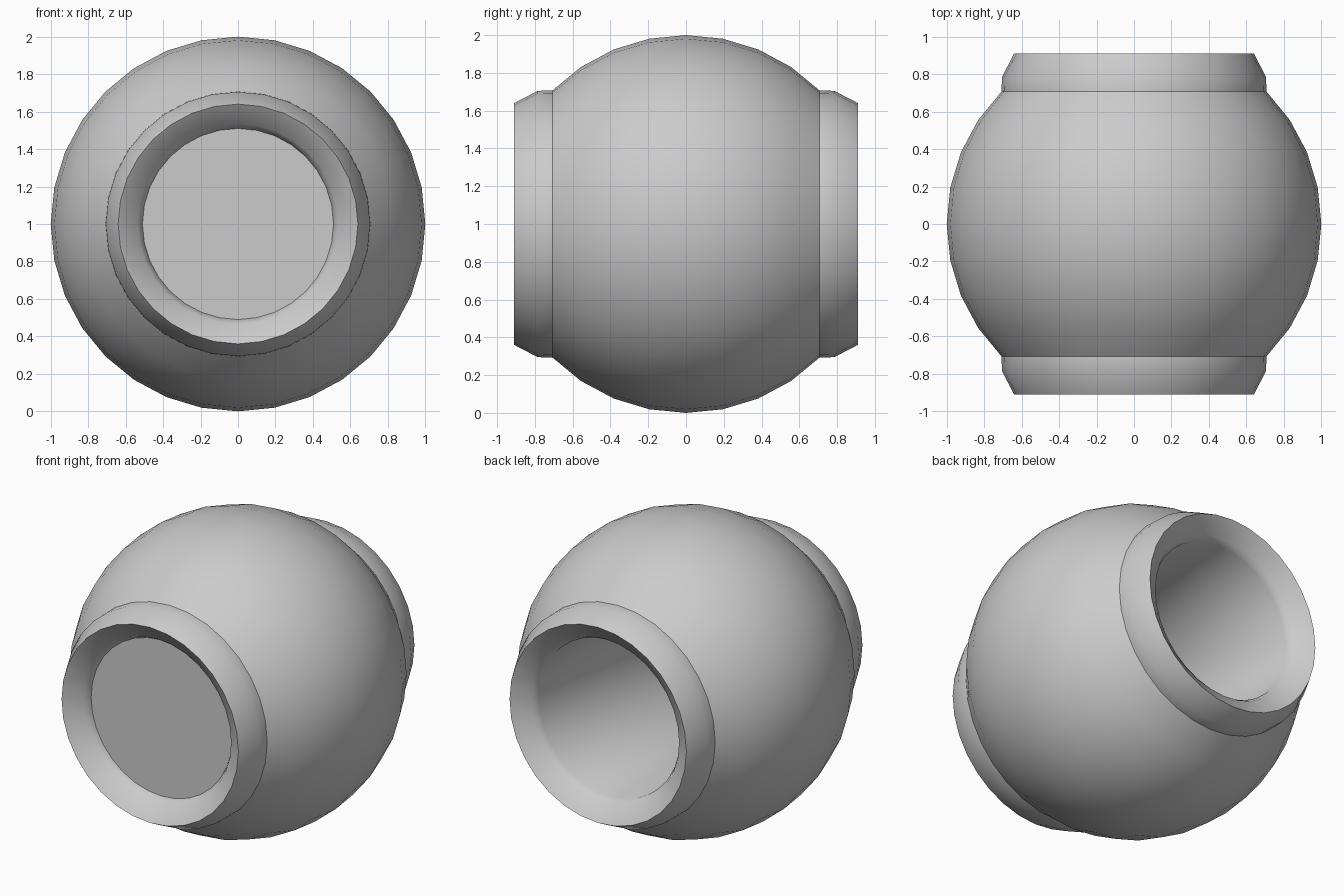
import bpy, bmesh, math

if "Cube" in bpy.data.objects:
    bpy.data.objects.remove(bpy.data.objects["Cube"])

SIDES = 32


def lathe(name, profile, closed=False, cap=False):
    """Revolve (y, radius) points around the y axis at height z = 1."""
    bm = bmesh.new()
    rings = []
    for y, r in profile:
        rings.append([bm.verts.new((r * math.sin(2 * math.pi * i / SIDES), y,
                                    1 + r * math.cos(2 * math.pi * i / SIDES)))
                      for i in range(SIDES)])
    pairs = list(zip(rings, rings[1:]))
    if closed:
        pairs.append((rings[-1], rings[0]))
    for a, b in pairs:
        for i in range(SIDES):
            j = (i + 1) % SIDES
            bm.faces.new((a[i], a[j], b[j], b[i]))
    if cap:
        bm.faces.new(rings[0])
        bm.faces.new(rings[-1])
    bmesh.ops.recalc_face_normals(bm, faces=bm.faces)
    mesh = bpy.data.meshes.new(name)
    bm.to_mesh(mesh)
    bm.free()
    obj = bpy.data.objects.new(name, mesh)
    bpy.context.collection.objects.link(obj)
    bpy.ops.object.select_all(action='DESELECT')
    obj.select_set(True)
    bpy.context.view_layer.objects.active = obj
    bpy.ops.object.shade_smooth_by_angle(angle=math.radians(31))
    return obj


# Round body with a collar and funnel mouth at each end, and a straight bore
collar = [(-0.79, 0.51), (-0.835, 0.535), (-0.91, 0.64), (-0.785, 0.705)]
ball = [(math.sin(math.radians(a)), math.cos(math.radians(a)))
        for a in [k * 11.25 for k in range(-4, 5)]]
back = [(-y, r) for y, r in reversed(collar)]
lathe("round_body", collar + ball + back, closed=True)

# Flat disc closing the front of the bore
lathe("front_disc", [(-0.79, 0.51), (-0.77, 0.51)], cap=True)
